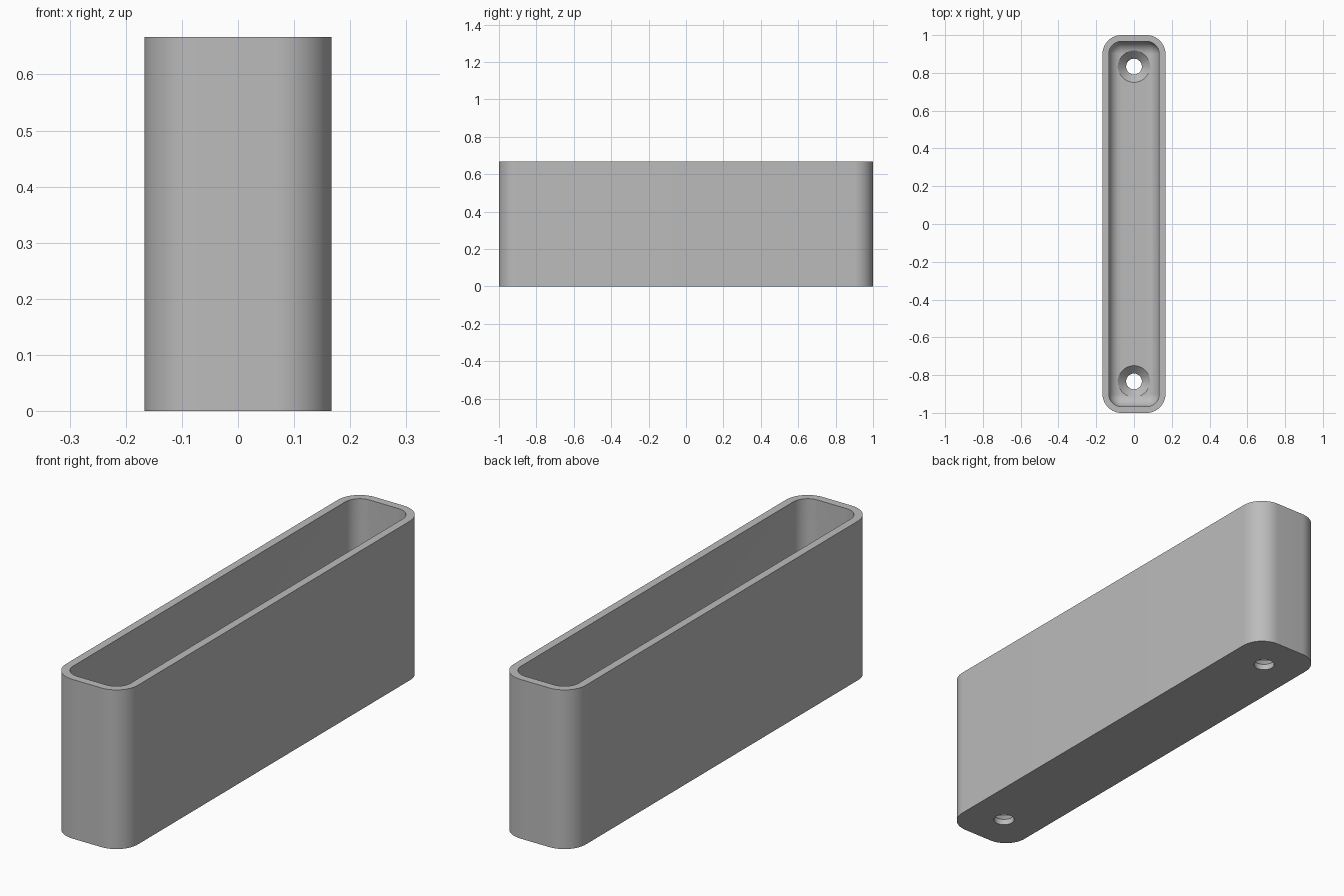
import bpy
import bmesh
import math

old = bpy.data.objects.get("Cube")
if old:
    bpy.data.objects.remove(old, do_unlink=True)

HX, HY, HEIGHT = 1 / 6, 1.0, 2 / 3
WALL, FLOOR, CORNER, FILLET = 1 / 30, 1 / 15, 0.1, 1 / 15
HOLE, SINK, HOLE_Y = 1 / 24, 1 / 12, 5 / 6
STEPS = 16

grey = bpy.data.materials.new("plain grey")
grey.use_nodes = True
colour = (0.5, 0.5, 0.5, 1)
grey.diffuse_color = colour
grey.node_tree.nodes["Principled BSDF"].inputs["Base Color"].default_value = colour


def make_object(name, bm):
    bmesh.ops.remove_doubles(bm, verts=bm.verts, dist=1e-5)
    bmesh.ops.recalc_face_normals(bm, faces=bm.faces)
    mesh = bpy.data.meshes.new(name)
    bm.to_mesh(mesh)
    bm.free()
    mesh.materials.append(grey)
    obj = bpy.data.objects.new(name, mesh)
    bpy.context.collection.objects.link(obj)
    return obj


def rounded_ring(bm, inset, z):
    """Rounded rectangle, shrunk evenly by inset."""
    r = max(CORNER - inset, 0)
    cx, cy = HX - inset - r, HY - inset - r
    ring = []
    for quarter, (sx, sy) in enumerate(((1, 1), (-1, 1), (-1, -1), (1, -1))):
        for i in range(STEPS + 1):
            a = math.pi / 2 * (quarter + i / STEPS)
            ring.append(bm.verts.new((sx * cx + r * math.cos(a), sy * cy + r * math.sin(a), z)))
    return ring


def circle_ring(bm, radius, y, z, n=48):
    return [bm.verts.new((radius * math.cos(math.tau * i / n),
                          y + radius * math.sin(math.tau * i / n), z)) for i in range(n)]


def loft(bm, rings):
    """Skin consecutive rings and cap both ends."""
    for a, b in zip(rings, rings[1:]):
        for i in range(len(a)):
            j = (i + 1) % len(a)
            bm.faces.new((a[i], a[j], b[j], b[i]))
    bm.faces.new(rings[0])
    bm.faces.new(rings[-1])


# Tray: outer wall, rim, inner wall, filleted floor
bm = bmesh.new()
sections = [(0, 0), (0, HEIGHT), (WALL, HEIGHT)]
for i in range(11):
    a = math.pi / 2 * i / 10
    sections.append((WALL + FILLET * (1 - math.cos(a)), FLOOR + FILLET * (1 - math.sin(a))))
loft(bm, [rounded_ring(bm, inset, z) for inset, z in sections])
tray = make_object("tray", bm)

# Countersunk screw holes at both ends
bm = bmesh.new()
neck = FLOOR - (SINK - HOLE)
extra = 0.02
for y in (-HOLE_Y, HOLE_Y):
    loft(bm, [circle_ring(bm, HOLE, y, -0.05), circle_ring(bm, HOLE, y, neck),
              circle_ring(bm, SINK + extra, y, FLOOR + extra)])
cutter = make_object("screw_hole_cutter", bm)
cutter.hide_render = True
cutter.hide_viewport = True

cut = tray.modifiers.new("screw holes", "BOOLEAN")
cut.operation = "DIFFERENCE"
cut.solver = "EXACT"
cut.object = cutter

# Bake the cut, then smooth the rounded surfaces
bpy.context.view_layer.update()
baked = bpy.data.meshes.new_from_object(tray.evaluated_get(bpy.context.evaluated_depsgraph_get()))
tray.modifiers.clear()
tray.data = baked
bpy.data.objects.remove(cutter, do_unlink=True)
bpy.ops.object.select_all(action="DESELECT")
tray.select_set(True)
bpy.context.view_layer.objects.active = tray
bpy.ops.object.shade_smooth_by_angle(angle=math.radians(30))
